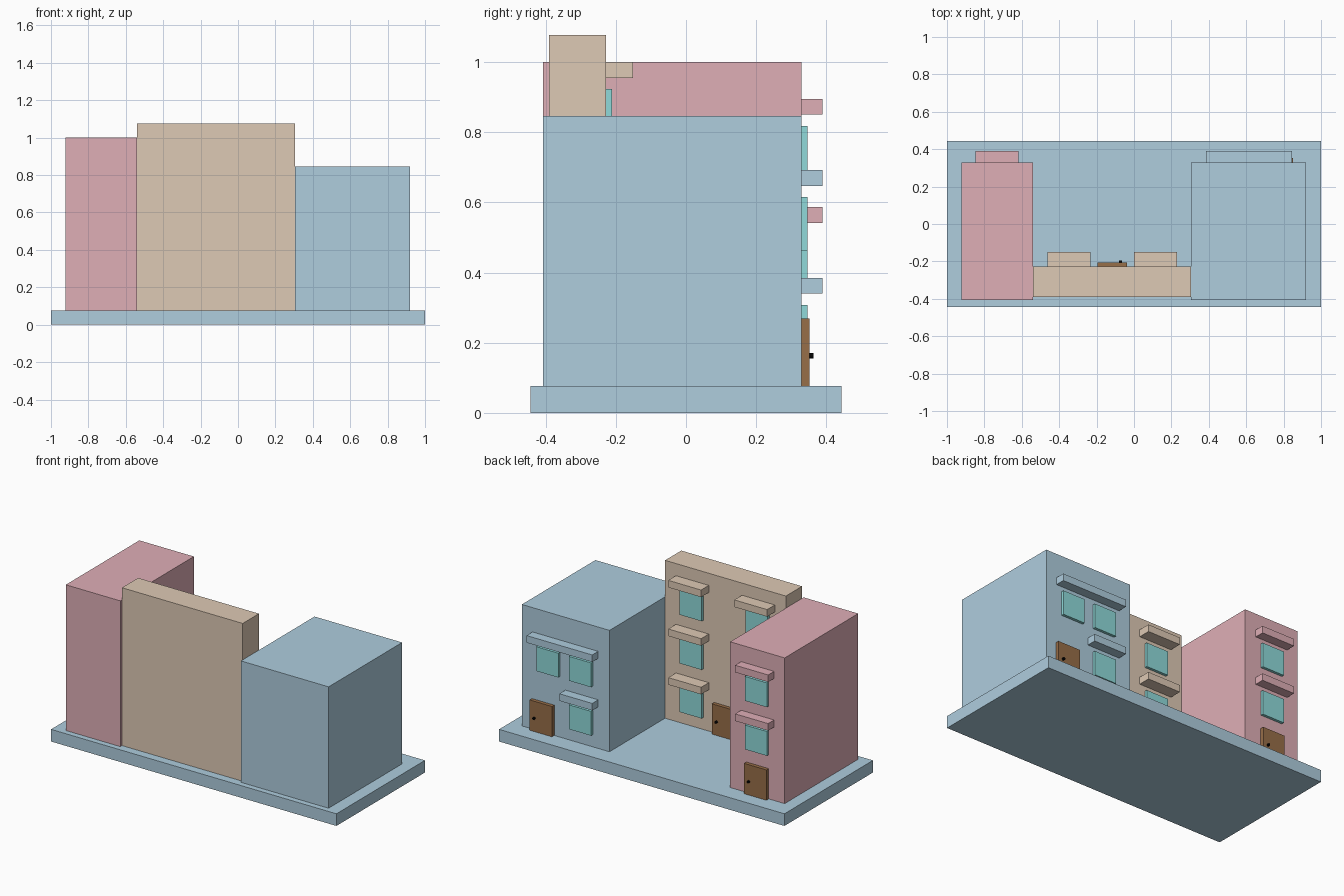
import bpy
import math

if "Cube" in bpy.data.objects:
    bpy.data.objects.remove(bpy.data.objects["Cube"])


def material(name, r, g, b):
    m = bpy.data.materials.new(name)
    m.diffuse_color = (*[(c / 255) ** 2.2 for c in (r, g, b)], 1)
    m.use_nodes = True
    m.node_tree.nodes["Principled BSDF"].inputs["Base Color"].default_value = m.diffuse_color
    return m


BLUE = material("pale_blue", 173, 204, 221)
PINK = material("pink", 222, 173, 181)
TAN = material("tan", 221, 200, 179)
GLASS = material("glass", 142, 217, 217)
WOOD = material("wood", 150, 110, 74)
BLACK = material("black", 12, 12, 12)

BASE_TOP = 0.077
STOREY = 0.308


def box(name, x0, x1, y0, y1, z0, z1, mat):
    bpy.ops.mesh.primitive_cube_add(
        size=1, location=((x0 + x1) / 2, (y0 + y1) / 2, (z0 + z1) / 2))
    o = bpy.context.object
    o.name = name
    o.scale = (x1 - x0, y1 - y0, z1 - z0)
    bpy.ops.object.transform_apply(location=False, rotation=False, scale=True)
    o.data.materials.append(mat)
    return o


def window(name, x, wall, top):
    box(name, x - 0.077, x + 0.077, wall - 0.005, wall + 0.017, top - 0.154, top, GLASS)


def ledge(name, x0, x1, wall, top, depth, mat):
    box(name, x0, x1, wall - 0.005, wall + depth, top - 0.045, top, mat)


def door(name, x, wall):
    box(name, x - 0.078, x + 0.078, wall - 0.005, wall + 0.023, BASE_TOP, 0.269, WOOD)
    # round knob
    bpy.ops.mesh.primitive_cylinder_add(
        vertices=24, radius=0.008, depth=0.014,
        location=(x + 0.045, wall + 0.027, 0.163), rotation=(math.pi / 2, 0, 0))
    knob = bpy.context.object
    knob.name = name + "_knob"
    knob.data.materials.append(BLACK)
    bpy.ops.object.shade_smooth_by_angle()


# base slab and three building blocks
box("base", -1, 1, -0.443, 0.443, 0, BASE_TOP, BLUE)
box("pink_building", -0.922, -0.54, -0.407, 0.329, BASE_TOP, 1.0, PINK)
box("tan_building", -0.54, 0.306, -0.39, -0.228, BASE_TOP, 1.077, TAN)
box("blue_building", 0.306, 0.92, -0.407, 0.329, BASE_TOP, 0.846, BLUE)

# pink building: two upper windows with ledges above a door
WALL = 0.329
for i in range(2):
    window(f"pink_window_{i}", -0.732, WALL, 0.818 - i * STOREY)
    ledge(f"pink_ledge_{i}", -0.848, -0.617, WALL, 0.895 - i * STOREY, 0.06, PINK)
door("pink_door", -0.732, WALL)

# tan building: two columns of three windows, door between
for side, cx in (("left", -0.348), ("right", 0.115)):
    for i in range(3):
        window(f"tan_window_{side}_{i}", cx, -0.228, 0.923 - i * STOREY)
        ledge(f"tan_ledge_{side}_{i}", cx - 0.115, cx + 0.115, -0.228,
              1.0 - i * STOREY, 0.077, TAN)
door("tan_door", -0.116, -0.228)

# blue building: a pair of windows under one long ledge, one window and door below
window("blue_window_upper_a", 0.5, WALL, 0.615)
window("blue_window_upper_b", 0.73, WALL, 0.615)
window("blue_window_lower", 0.5, WALL, 0.308)
ledge("blue_ledge_long", 0.385, 0.845, WALL, 0.692, 0.06, BLUE)
ledge("blue_ledge_short", 0.385, 0.615, WALL, 0.385, 0.06, BLUE)
door("blue_door", 0.771, WALL)
